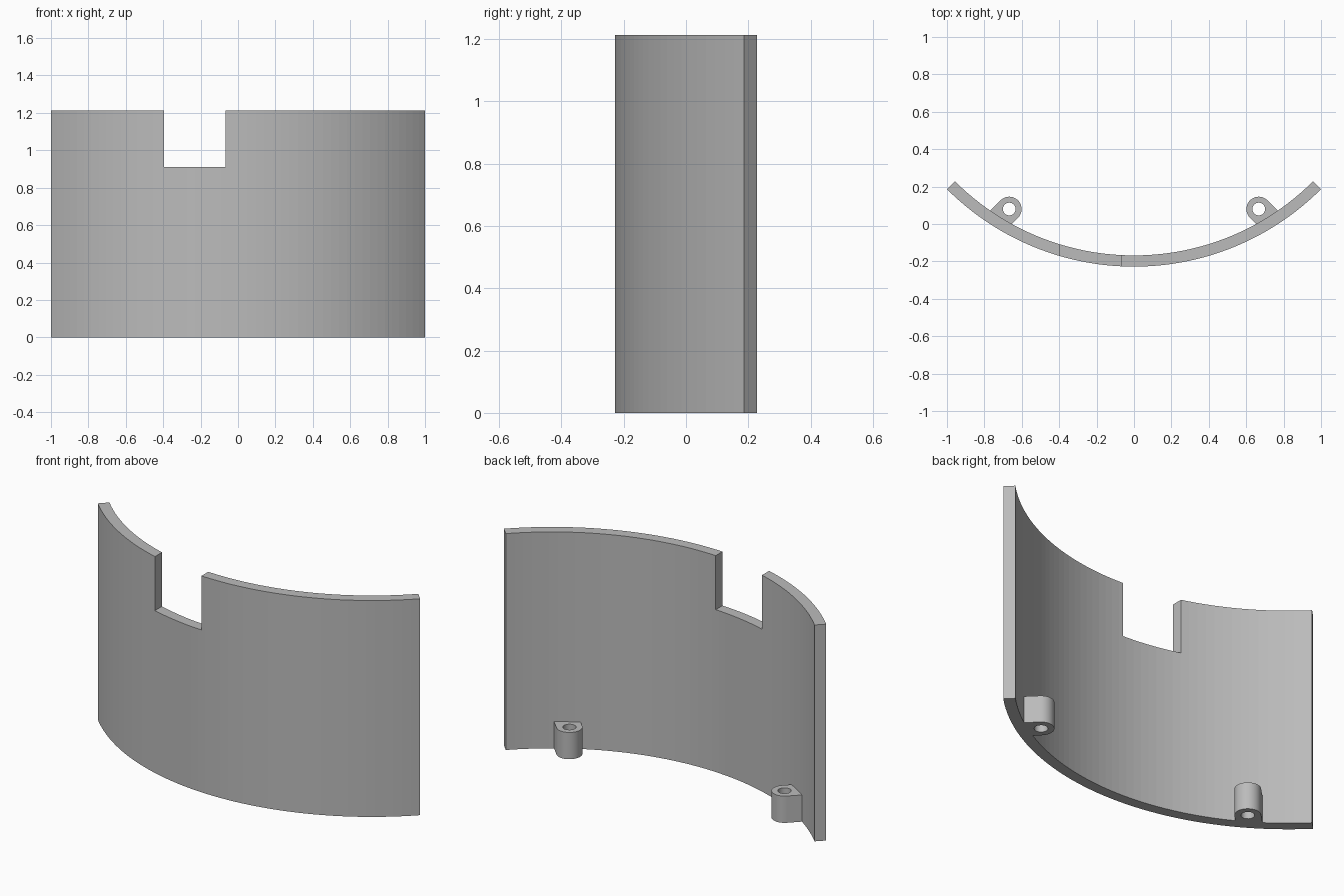
import bpy
from math import sin, cos, pi

cube = bpy.data.objects.get("Cube")
if cube:
    bpy.data.objects.remove(cube, do_unlink=True)

OUTER, INNER, HEIGHT = 1.414, 1.354, 1.213
CENTRE_Y = 1.186
BOSS_X, BOSS_Y, BOSS_R, HOLE_R, BOSS_H = 0.667, 0.08, 0.066, 0.034, 0.15

grey = bpy.data.materials.new("plain grey")
grey.use_nodes = True
grey.diffuse_color = (0.5, 0.5, 0.5, 1)
grey.node_tree.nodes["Principled BSDF"].inputs["Base Color"].default_value = (0.5, 0.5, 0.5, 1)


def prism(name, outline, z0, z1):
    """Extrude a counter-clockwise outline from z0 to z1."""
    n = len(outline)
    verts = [(x, y, z) for z in (z0, z1) for x, y in outline]
    faces = [list(range(n))[::-1], list(range(n, 2 * n))]
    faces += [(i, (i + 1) % n, (i + 1) % n + n, i + n) for i in range(n)]
    mesh = bpy.data.meshes.new(name)
    mesh.from_pydata(verts, [], faces)
    mesh.materials.append(grey)
    obj = bpy.data.objects.new(name, mesh)
    bpy.context.collection.objects.link(obj)
    return obj


def arc(cx, cy, r, start, end, steps):
    angles = [start + (end - start) * i / steps for i in range(steps + 1)]
    return [(cx + r * cos(a), cy + r * sin(a)) for a in angles]


def cut(obj, cutter):
    """Subtract the cutter, keep the result and remove the cutter."""
    cutter.hide_render = True
    mod = obj.modifiers.new("cut", 'BOOLEAN')
    mod.operation = 'DIFFERENCE'
    mod.solver = 'EXACT'
    mod.object = cutter
    bpy.context.view_layer.objects.active = obj
    bpy.ops.object.modifier_apply(modifier=mod.name)
    bpy.data.objects.remove(cutter, do_unlink=True)


# Curved wall: a quarter ring with a rectangular notch in its top edge
ring = arc(0, CENTRE_Y, OUTER, -0.75 * pi, -0.25 * pi, 48)
ring += arc(0, CENTRE_Y, INNER, -0.25 * pi, -0.75 * pi, 48)
wall = prism("curved_wall", ring, 0, HEIGHT)
notch = [(-0.395, -0.5), (-0.068, -0.5), (-0.068, 0.2), (-0.395, 0.2)]
cut(wall, prism("notch_cutter", notch, 0.91, HEIGHT + 0.2))

# Screw bosses: rounded lugs running diagonally into the wall
k = 0.5 ** 0.5
lug = arc(BOSS_X, BOSS_Y, BOSS_R, pi / 4, 1.25 * pi, 20)
for (x, y), reach in ((lug[-1], 0.07), (lug[0], 0.10)):
    lug.append((x + k * reach, y - k * reach))
for name, side in (("left_screw_boss", 1), ("right_screw_boss", -1)):
    outline = [(side * x, y) for x, y in lug][::side]
    boss = prism(name, outline, 0, BOSS_H)
    hole = arc(side * BOSS_X, BOSS_Y, HOLE_R, 0, 2 * pi, 24)[:-1]
    cut(boss, prism("hole_cutter", hole, -0.1, BOSS_H + 0.1))
    boss.select_set(True)
    bpy.context.view_layer.objects.active = boss
    bpy.ops.object.shade_smooth_by_angle(angle=0.5)
    boss.select_set(False)
